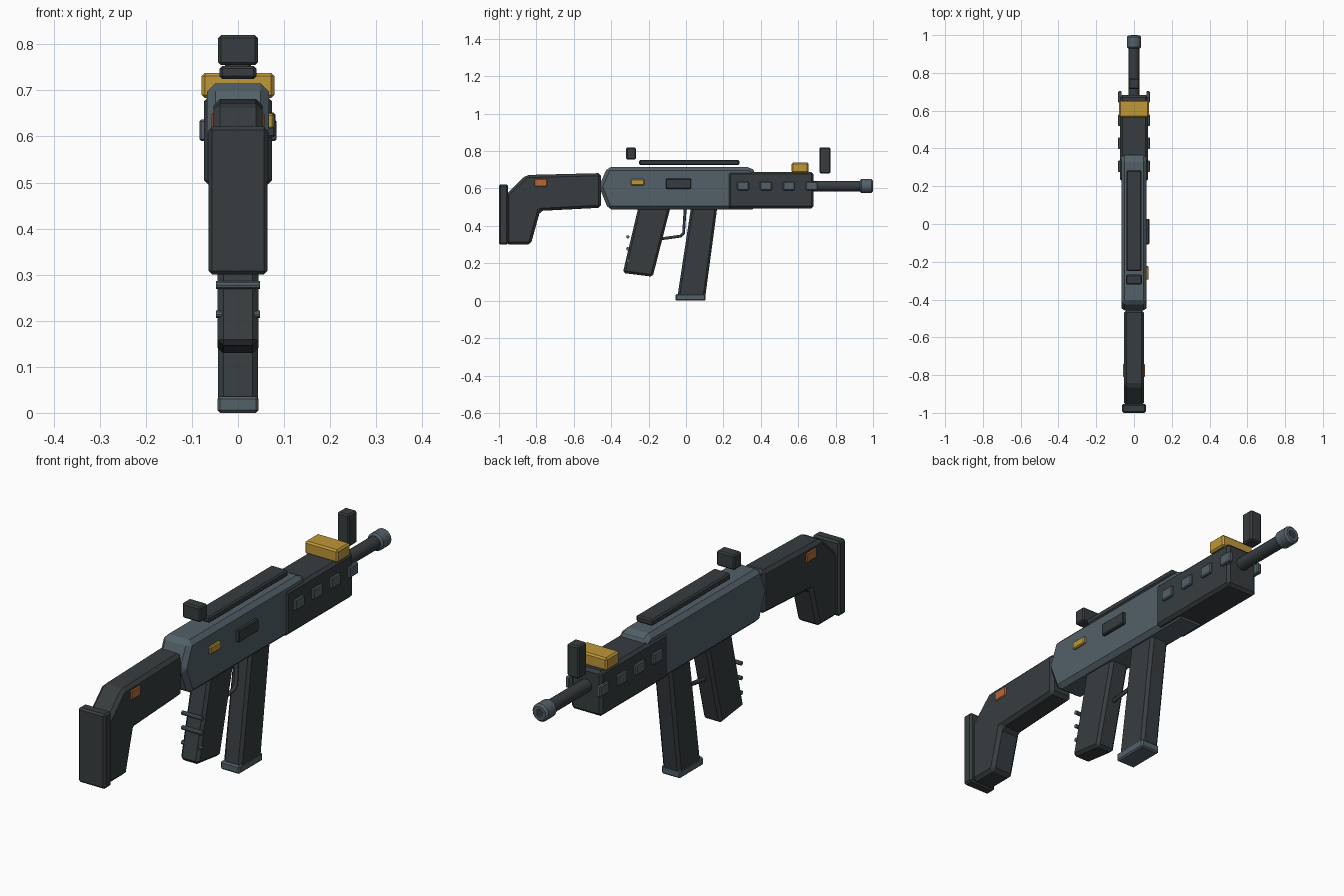
import bpy, bmesh
from math import radians
from mathutils import Matrix, Vector

if "Cube" in bpy.data.objects:
    bpy.data.objects.remove(bpy.data.objects["Cube"])


def material(name, rgb):
    m = bpy.data.materials.new(name)
    m.diffuse_color = (*rgb, 1)
    m.use_nodes = True
    m.node_tree.nodes["Principled BSDF"].inputs["Base Color"].default_value = m.diffuse_color
    return m


DARK = material("dark_polymer", (0.038, 0.046, 0.050))
SLATE = material("slate_metal", (0.085, 0.118, 0.138))
GOLD = material("gold_accent", (0.52, 0.31, 0.04))
ORANGE = material("orange_accent", (0.46, 0.14, 0.04))


def finish(bm, name, mat, bevel=0.0, segments=1):
    bmesh.ops.recalc_face_normals(bm, faces=bm.faces)
    me = bpy.data.meshes.new(name)
    bm.to_mesh(me)
    bm.free()
    me.materials.append(mat)
    ob = bpy.data.objects.new(name, me)
    bpy.context.collection.objects.link(ob)
    if bevel:
        mod = ob.modifiers.new("edge_bevel", "BEVEL")
        mod.width = bevel
        mod.segments = segments
        mod.limit_method = "ANGLE"
        mod.angle_limit = radians(25)
    return ob


def slab(name, points, half_width, mat, bevel):
    """Side profile (y, z) extruded symmetrically across x."""
    bm = bmesh.new()
    face = bm.faces.new([bm.verts.new((-half_width, y, z)) for y, z in points])
    ext = bmesh.ops.extrude_face_region(bm, geom=[face])
    verts = [g for g in ext["geom"] if isinstance(g, bmesh.types.BMVert)]
    bmesh.ops.translate(bm, verts=verts, vec=(2 * half_width, 0, 0))
    return finish(bm, name, mat, bevel)


def box(name, x, y, z, mat, bevel=0.006):
    """Box from (min, max) ranges on each axis."""
    bm = bmesh.new()
    bmesh.ops.create_cube(bm, size=1)
    for v in bm.verts:
        v.co = Vector([(r[0] + r[1]) / 2 + c * (r[1] - r[0])
                       for c, r in zip(v.co, (x, y, z))])
    return finish(bm, name, mat, bevel)


def rod(name, axis, centre, radius, length, mat, sides=20, bevel=0.0):
    bm = bmesh.new()
    rot = Matrix.Rotation(radians(90), 4, "Y" if axis == "X" else "X")
    bmesh.ops.create_cone(bm, cap_ends=True, segments=sides, radius1=radius,
                          radius2=radius, depth=length,
                          matrix=Matrix.Translation(centre) @ rot)
    ob = finish(bm, name, mat, bevel)
    bpy.ops.object.select_all(action="DESELECT")
    ob.select_set(True)
    bpy.context.view_layer.objects.active = ob
    bpy.ops.object.shade_smooth_by_angle(angle=radians(30))
    return ob


# Stock and butt pad
slab("stock", [(-0.96, 0.57), (-0.855, 0.672), (-0.455, 0.682), (-0.455, 0.497),
               (-0.78, 0.48), (-0.83, 0.30), (-0.96, 0.30)], 0.053, DARK, 0.014)
box("butt_pad", (-0.064, 0.064), (-1.0, -0.952), (0.30, 0.622), DARK, 0.008)
box("stock_marker", (-0.058, 0.058), (-0.81, -0.742), (0.61, 0.652), ORANGE, 0.004)

# Receiver and its right-side details
slab("receiver", [(-0.465, 0.61), (-0.42, 0.715), (0.345, 0.715), (0.372, 0.69),
                  (0.372, 0.487), (-0.415, 0.487)], 0.067, SLATE, 0.018)
box("ejection_port", (0.055, 0.081), (-0.108, 0.027), (0.598, 0.652), DARK, 0.004)
box("selector_tab", (0.055, 0.078), (-0.295, -0.223), (0.617, 0.65), GOLD, 0.004)

# Handguard with mirrored side vents and top block
box("handguard", (-0.074, 0.074), (0.225, 0.682), (0.493, 0.688), DARK, 0.012)
for i in range(4):
    y = 0.305 + i * 0.1225
    for side, s in (("right", 1), ("left", -1)):
        box(f"vent_{side}_{i + 1}", sorted((s * 0.065, s * 0.084)),
            (y - 0.031, y + 0.031), (0.59, 0.637), SLATE, 0.004)
box("gold_block", (-0.079, 0.079), (0.565, 0.655), (0.683, 0.738), GOLD, 0.007)

# Barrel and muzzle
rod("barrel", "Y", (0, 0.80, 0.613), 0.028, 0.36, DARK)
rod("muzzle", "Y", (0, 0.964, 0.613), 0.038, 0.07, SLATE, 20, 0.008)
rod("muzzle_bore", "Y", (0, 0.985, 0.613), 0.018, 0.03, DARK)

# Rail and sights
box("top_rail", (-0.04, 0.04), (-0.25, 0.285), (0.725, 0.753), DARK, 0.006)
box("rear_sight", (-0.043, 0.043), (-0.32, -0.268), (0.755, 0.82), DARK, 0.006)
box("front_sight", (-0.028, 0.028), (0.714, 0.772), (0.68, 0.82), DARK, 0.006)

# Grip with cross ribs on its rear edge
slab("grip", [(-0.25, 0.52), (-0.078, 0.52), (-0.178, 0.128), (-0.338, 0.148)],
     0.044, DARK, 0.012)
for i in range(3):
    rod(f"grip_rib_{i + 1}", "X", (0, -0.311, 0.341 - i * 0.0635), 0.009, 0.096,
        SLATE, 10)

# Magazine and base plate
slab("magazine", [(0.03, 0.52), (0.17, 0.52), (0.103, 0.02), (-0.046, 0.02)],
     0.043, DARK, 0.012)
box("magazine_base", (-0.045, 0.045), (-0.056, 0.105), (0.0, 0.036), SLATE, 0.006)

# Trigger guard: thin bent tube between receiver and grip
curve = bpy.data.curves.new("trigger_guard", "CURVE")
curve.dimensions = "3D"
curve.bevel_depth = 0.009
curve.bevel_resolution = 1
curve.use_fill_caps = True
path = [(-0.14, 0.33), (-0.03, 0.345), (-0.013, 0.36), (-0.004, 0.50)]
spline = curve.splines.new("POLY")
spline.points.add(len(path) - 1)
for p, (y, z) in zip(spline.points, path):
    p.co = (0, y, z, 1)
curve.materials.append(DARK)
bpy.context.collection.objects.link(bpy.data.objects.new("trigger_guard", curve))
